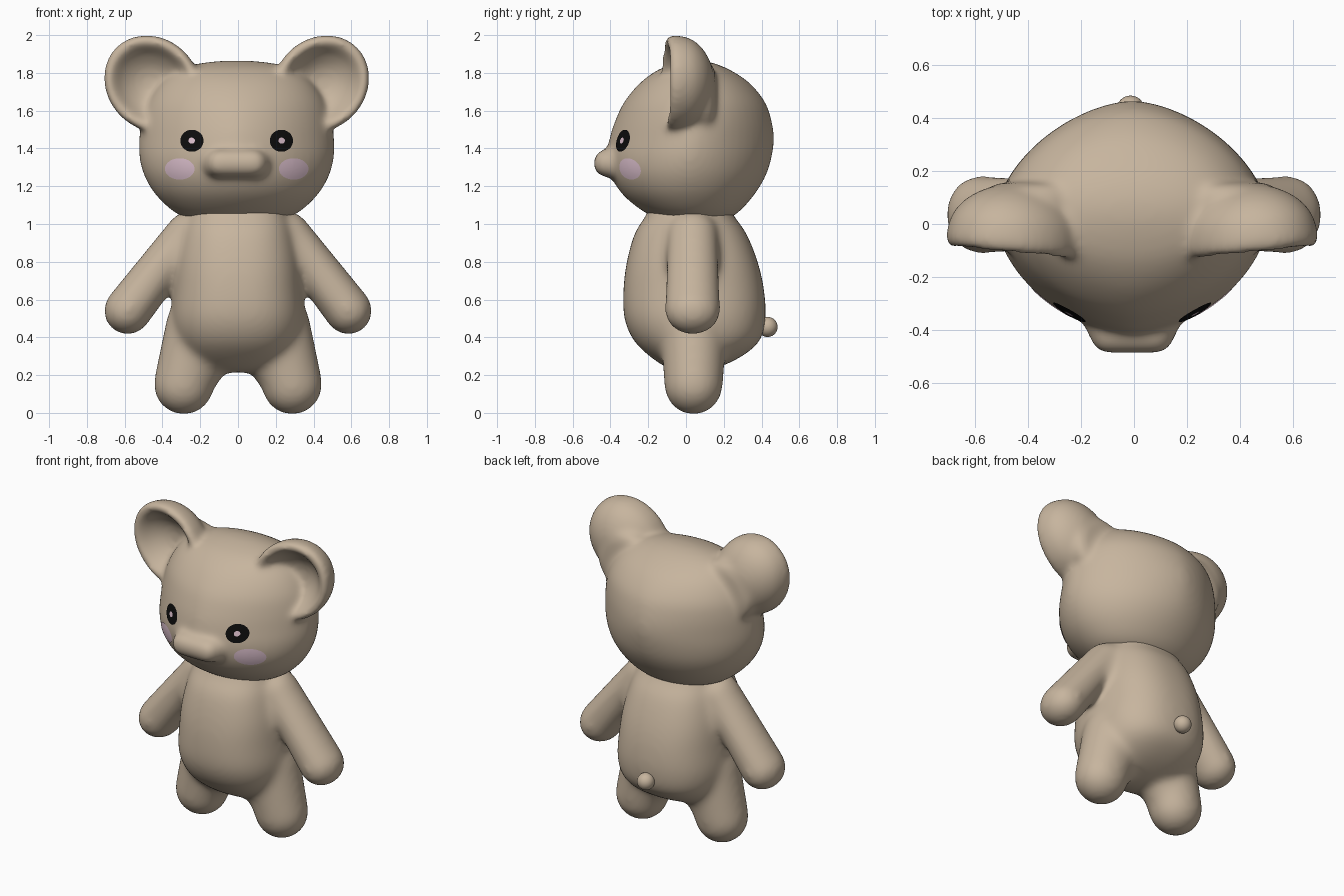
import bpy, bmesh, math
from mathutils import Vector, Matrix
from mathutils.bvhtree import BVHTree

if "Cube" in bpy.data.objects:
    bpy.data.objects.remove(bpy.data.objects["Cube"])

HX = -0.007  # the head sits very slightly off centre


def material(name, rgb):
    m = bpy.data.materials.new(name)
    m.diffuse_color = (*rgb, 1)
    m.use_nodes = True
    m.node_tree.nodes["Principled BSDF"].inputs["Base Color"].default_value = m.diffuse_color
    return m


TAN = material("tan fur", (0.57, 0.46, 0.342))
BLUSH = material("pink blush", (0.75, 0.55, 0.64))
BLACK = material("black", (0.004, 0.004, 0.004))


def spline_rows(rows, steps=5):
    """Catmull-Rom interpolation between profile rows."""
    out = []
    for i in range(len(rows) - 1):
        p = [Vector(rows[min(max(i + k, 0), len(rows) - 1)]) for k in (-1, 0, 1, 2)]
        for s in range(steps):
            t = s / steps
            out.append(0.5 * (2 * p[1] + (p[2] - p[0]) * t
                              + (2 * p[0] - 5 * p[1] + 4 * p[2] - p[3]) * t * t
                              + (3 * p[1] - p[0] - 3 * p[2] + p[3]) * t ** 3))
    return out + [Vector(rows[-1])]


def loft(bm, rows, matrix=Matrix(), n=56):
    """Closed skin through rows of (height, half width, front y, back y, squareness)."""
    rings = []
    for z, w, yf, yb, power in spline_rows(rows):
        ring = []
        for k in range(n):
            a = 2 * math.pi * k / n
            c, s = math.cos(a), math.sin(a)
            x = w * math.copysign(abs(c) ** (2 / power), c)
            y = (yf + yb) / 2 + (yb - yf) / 2 * math.copysign(abs(s) ** (2 / power), s)
            ring.append(bm.verts.new(matrix @ Vector((x, y, z))))
        rings.append(ring)
    for a, b in zip(rings, rings[1:]):
        for k in range(n):
            j = (k + 1) % n
            bm.faces.new((a[k], a[j], b[j], b[k]))
    bmesh.ops.remove_doubles(bm, verts=[v for r in rings for v in r], dist=1e-5)


def capsule(bm, a, b, ra, rb, sy=1.0):
    """Tapered capsule: the hull of two balls, scaled in y."""
    tmp = bmesh.new()
    for p, r in ((a, ra), (b, rb)):
        bmesh.ops.create_icosphere(tmp, subdivisions=4, radius=r,
                                   matrix=Matrix.Translation(p) @ Matrix.Diagonal((1, sy, 1, 1)))
    verts = [bm.verts.new(v.co) for v in tmp.verts]
    tmp.free()
    bmesh.ops.convex_hull(bm, input=verts)
    loose = [v for v in verts if v.is_valid and not v.link_faces]
    bmesh.ops.delete(bm, geom=loose, context='VERTS')


def finish(name, bm, mat, blend=0):
    bmesh.ops.recalc_face_normals(bm, faces=bm.faces)
    for f in bm.faces:
        f.smooth = True
    me = bpy.data.meshes.new(name)
    bm.to_mesh(me)
    bm.free()
    me.materials.append(mat)
    ob = bpy.data.objects.new(name, me)
    bpy.context.collection.objects.link(ob)
    if blend:  # fuse the overlapping parts and soften the joins
        r = ob.modifiers.new("fuse", 'REMESH')
        r.mode = 'VOXEL'
        r.voxel_size = 0.014
        r.use_smooth_shade = True
        s = ob.modifiers.new("soften", 'SMOOTH')
        s.factor = 0.5
        s.iterations = blend
    return ob


# Body: torso with arms and legs fused on (slightly oversize, softening shrinks them)
bm = bmesh.new()
loft(bm, [(0.21, 0, 0.03, 0.03, 2.4), (0.23, 0.15, -0.08, 0.14, 2.4),
          (0.29, 0.26, -0.18, 0.28, 2.4), (0.38, 0.325, -0.275, 0.39, 2.4),
          (0.50, 0.352, -0.327, 0.421, 2.4), (0.65, 0.342, -0.332, 0.414, 2.4),
          (0.80, 0.328, -0.314, 0.38, 2.4), (0.95, 0.295, -0.272, 0.32, 2.4),
          (1.04, 0.265, -0.215, 0.255, 2.4), (1.12, 0.22, -0.16, 0.20, 2.4),
          (1.14, 0, 0.02, 0.02, 2.4)])
for s in (-1, 1):
    capsule(bm, (s * 0.265, 0.035, 0.955), (s * 0.585, 0.035, 0.54), 0.113, 0.127, 1.17)
    capsule(bm, (s * 0.22, 0.035, 0.90), (s * 0.34, 0.035, 0.80), 0.13, 0.115, 1.2)
    capsule(bm, (s * 0.20, 0.04, 0.46), (s * 0.287, 0.04, 0.15), 0.183, 0.161, 0.97)
    capsule(bm, (s * 0.13, 0.04, 0.37), (s * 0.265, 0.04, 0.18), 0.15, 0.14)
finish("body", bm, TAN, 50)

# Head: skull, snout and cupped ears
bm = bmesh.new()
loft(bm, [(1.018, 0, 0.04, 0.04, 2), (1.023, 0.22, -0.12, 0.20, 2),
          (1.06, 0.325, -0.215, 0.275, 2), (1.15, 0.425, -0.33, 0.358, 1.95),
          (1.25, 0.487, -0.395, 0.42, 1.85), (1.35, 0.515, -0.416, 0.453, 1.75),
          (1.45, 0.517, -0.406, 0.466, 1.68), (1.55, 0.503, -0.374, 0.453, 1.72),
          (1.65, 0.47, -0.325, 0.416, 1.8), (1.75, 0.40, -0.24, 0.333, 1.9),
          (1.82, 0.305, -0.14, 0.225, 2), (1.856, 0.16, -0.03, 0.13, 2),
          (1.866, 0, 0.05, 0.05, 2)])
capsule(bm, (-0.088, -0.417, 1.322), (0.088, -0.417, 1.322), 0.073, 0.073)
capsule(bm, (-0.10, -0.375, 1.32), (0.10, -0.375, 1.32), 0.08, 0.08)
cup = [(0.035, 0), (0.015, 0.08), (-0.035, 0.145), (-0.085, 0.182), (-0.112, 0.212),
       (-0.088, 0.24), (-0.03, 0.238), (0.03, 0.22), (0.09, 0.17), (0.135, 0.09), (0.152, 0)]
stem = [(0.03, 0), (0.032, 0.15), (0.06, 0.192), (0.10, 0.198), (0.14, 0.175),
        (0.156, 0.12), (0.158, 0)]
for s in (-1, 1):
    for rows, x, z, stretch, turn in ((cup, 0.440, 1.742, 1.13, 0.1), (stem, 0.365, 1.667, 1, 0)):
        place = (Matrix.Translation((s * x, 0, z)) @ Matrix.Rotation(s * turn, 4, 'Z')
                 @ Matrix.Rotation(-s * math.pi / 4, 4, 'Y') @ Matrix.Diagonal((stretch, 1, 1, 1))
                 @ Matrix.Rotation(-math.pi / 2, 4, 'X'))
        loft(bm, [(d, r, -r, r, 2) for d, r in rows], place)
bmesh.ops.translate(bm, verts=bm.verts, vec=(HX, 0, 0))
head = finish("head", bm, TAN, 24)

# Tail
bm = bmesh.new()
bmesh.ops.create_uvsphere(bm, u_segments=32, v_segments=16, radius=0.053,
                          matrix=Matrix.Translation((-0.013, 0.432, 0.455)))
finish("tail", bm, TAN)

# Eyes and cheeks: thin patches laid on the face
bpy.context.view_layer.update()
skin = BVHTree.FromObject(head, bpy.context.evaluated_depsgraph_get())


def patch(name, cx, cz, rx, rz, lift, mat, rings=6, n=40):
    bm = bmesh.new()

    def on_face(x, z):
        hit, normal, _, _ = skin.ray_cast(Vector((x, -2, z)), Vector((0, 1, 0)))
        return bm.verts.new(hit + normal * lift)

    centre = on_face(cx, cz)
    prev = None
    for i in range(1, rings + 1):
        t = i / rings
        ring = [on_face(cx + rx * t * math.cos(2 * math.pi * k / n),
                        cz + rz * t * math.sin(2 * math.pi * k / n)) for k in range(n)]
        for k in range(n):
            j = (k + 1) % n
            if prev:
                bm.faces.new((prev[k], ring[k], ring[j], prev[j]))
            else:
                bm.faces.new((centre, ring[k], ring[j]))
        prev = ring
    ob = finish(name, bm, mat)
    if ob.data.polygons[0].normal.y > 0:
        ob.data.flip_normals()


for side, s in (("right", -1), ("left", 1)):
    patch(side + "_eye", HX + s * 0.235, 1.44, 0.061, 0.058, 0.004, BLACK)
    patch(side + "_pupil", HX + s * 0.235, 1.44, 0.017, 0.016, 0.007, BLUSH, 2)
    patch(side + "_cheek", HX + s * 0.30, 1.292, 0.078, 0.056, 0.003, BLUSH)
